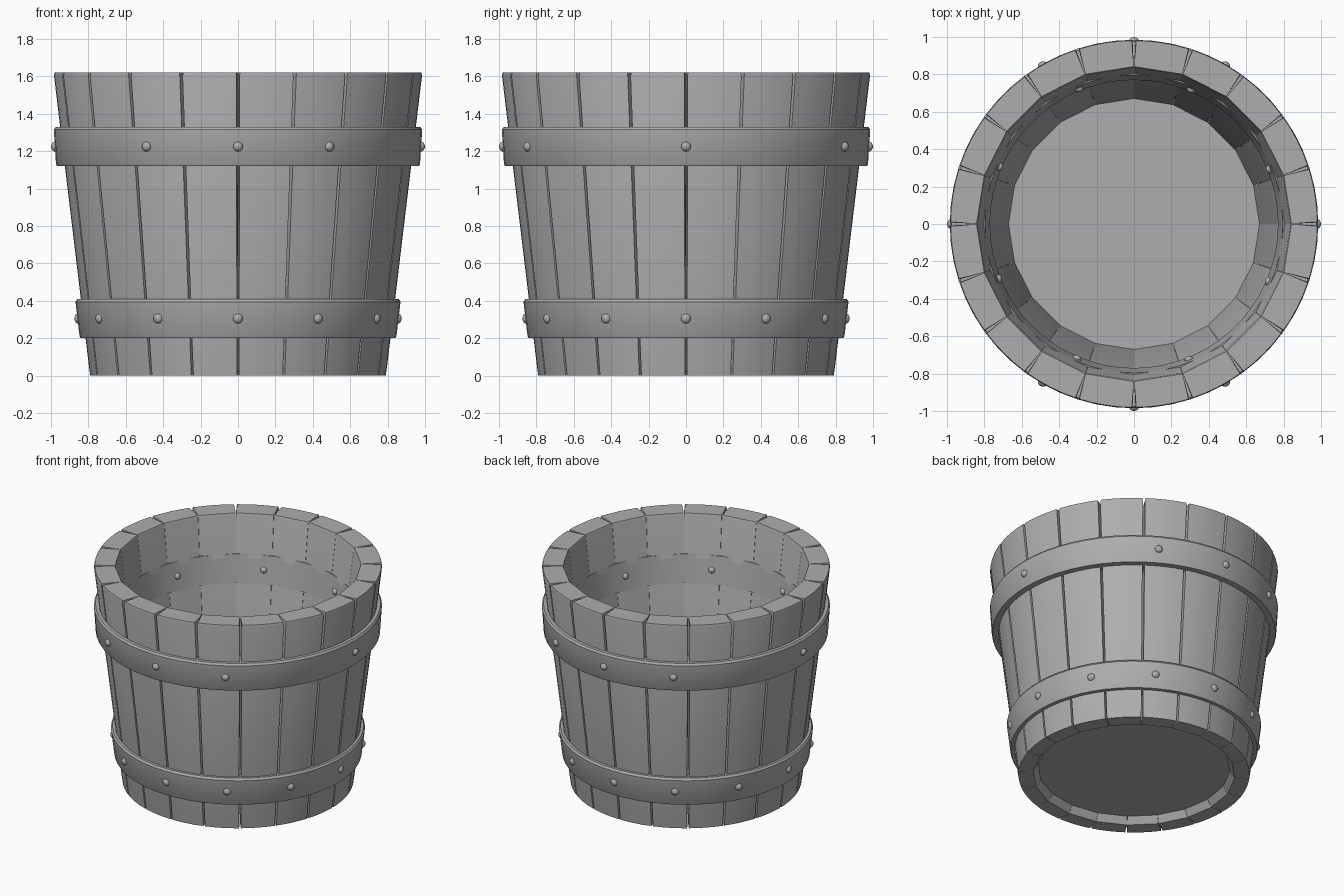
import bpy, bmesh
from math import sin, cos, pi, radians
from mathutils import Vector, Matrix

cube = bpy.data.objects.get("Cube")
if cube:
    bpy.data.objects.remove(cube, do_unlink=True)

grey = bpy.data.materials.new("plain grey")
grey.use_nodes = True
colour = (0.42, 0.42, 0.42, 1)
grey.diffuse_color = colour
grey.node_tree.nodes["Principled BSDF"].inputs["Base Color"].default_value = colour


def finish(name, bm, angle=30):
    bmesh.ops.recalc_face_normals(bm, faces=bm.faces)
    mesh = bpy.data.meshes.new(name)
    bm.to_mesh(mesh)
    bm.free()
    mesh.materials.append(grey)
    obj = bpy.data.objects.new(name, mesh)
    bpy.context.collection.objects.link(obj)
    bpy.ops.object.select_all(action='DESELECT')
    obj.select_set(True)
    bpy.context.view_layer.objects.active = obj
    bpy.ops.object.shade_smooth_by_angle(angle=radians(angle))
    return obj


def polar(r, a, z):
    return Vector((r * cos(a), r * sin(a), z))


def lathe(name, profile, segments=60):
    """Closed ring swept from a list of (radius, height) points."""
    bm = bmesh.new()
    rings = [[bm.verts.new(polar(r, 2 * pi * i / segments, z)) for r, z in profile]
             for i in range(segments)]
    n = len(profile)
    for i in range(segments):
        a, b = rings[i], rings[(i + 1) % segments]
        for j in range(n):
            k = (j + 1) % n
            bm.faces.new((a[j], b[j], b[k], a[k]))
    return finish(name, bm)


# Staves: curved outside, flat inside, with wedge-shaped joints
STAVES = 20
STEPS = 4
# each level: outer radius, inner radius, height, half joint width
levels = [(0.79, 0.69, 0, 0.006), (0.797, 0.657, 0.05, 0.006),
          (0.984, 0.836, 1.605, 0.008), (0.98, 0.842, 1.62, 0.012)]
for s in range(STAVES):
    bm = bmesh.new()
    start, span = 2 * pi * s / STAVES, 2 * pi / STAVES
    rings = []
    for outer, inner, z, joint in levels:
        gap = joint / outer
        points = [polar(outer, start + gap + (span - 2 * gap) * i / STEPS, z)
                  for i in range(STEPS + 1)]
        points += [polar(inner, start + span - 0.001, z), polar(inner, start + 0.001, z)]
        rings.append([bm.verts.new(p) for p in points])
    for a, b in zip(rings, rings[1:]):
        for i in range(len(a)):
            k = (i + 1) % len(a)
            bm.faces.new((a[i], a[k], b[k], b[i]))
    bm.faces.new(rings[0])
    bm.faces.new(rings[-1])
    finish(f"stave_{s + 1}", bm)

# Hoops with a bevelled upper edge
lathe("upper_hoop", [(0.968, 1.122), (0.973, 1.13), (0.985, 1.315), (0.975, 1.33),
                     (0.796, 1.33), (0.77, 1.122)])
lathe("lower_hoop", [(0.842, 0.202), (0.847, 0.21), (0.869, 0.395), (0.859, 0.41),
                     (0.72, 0.41), (0.70, 0.202)])

# Bucket floor
bm = bmesh.new()
bmesh.ops.create_cone(bm, cap_ends=True, segments=40, radius1=0.668, radius2=0.672, depth=0.12,
                      matrix=Matrix.Translation((0, 0, 0.11)))
finish("floor", bm)


# Rivets: flattened domes facing outward or inward
def rivets(name, angles, radius, z, size, height):
    for n, deg in enumerate(angles):
        a = radians(deg)
        bm = bmesh.new()
        place = (Matrix.Translation(polar(radius, a, z)) @ Matrix.Rotation(a, 4, 'Z')
                 @ Matrix.Rotation(pi / 2, 4, 'Y') @ Matrix.Diagonal((size, size, height, 1)))
        bmesh.ops.create_uvsphere(bm, u_segments=12, v_segments=8, radius=1, matrix=place)
        finish(f"{name}_{n + 1}", bm, 60)


rivets("upper_rivet", [0, 60, 90, 120, 180, 240, 270, 300], 0.976, 1.225, 0.027, 0.024)
rivets("lower_rivet", range(0, 360, 30), 0.855, 0.306, 0.027, 0.02)
rivets("inner_rivet", [22 + 45 * i for i in range(8)], 0.782, 1.225, 0.024, 0.02)
